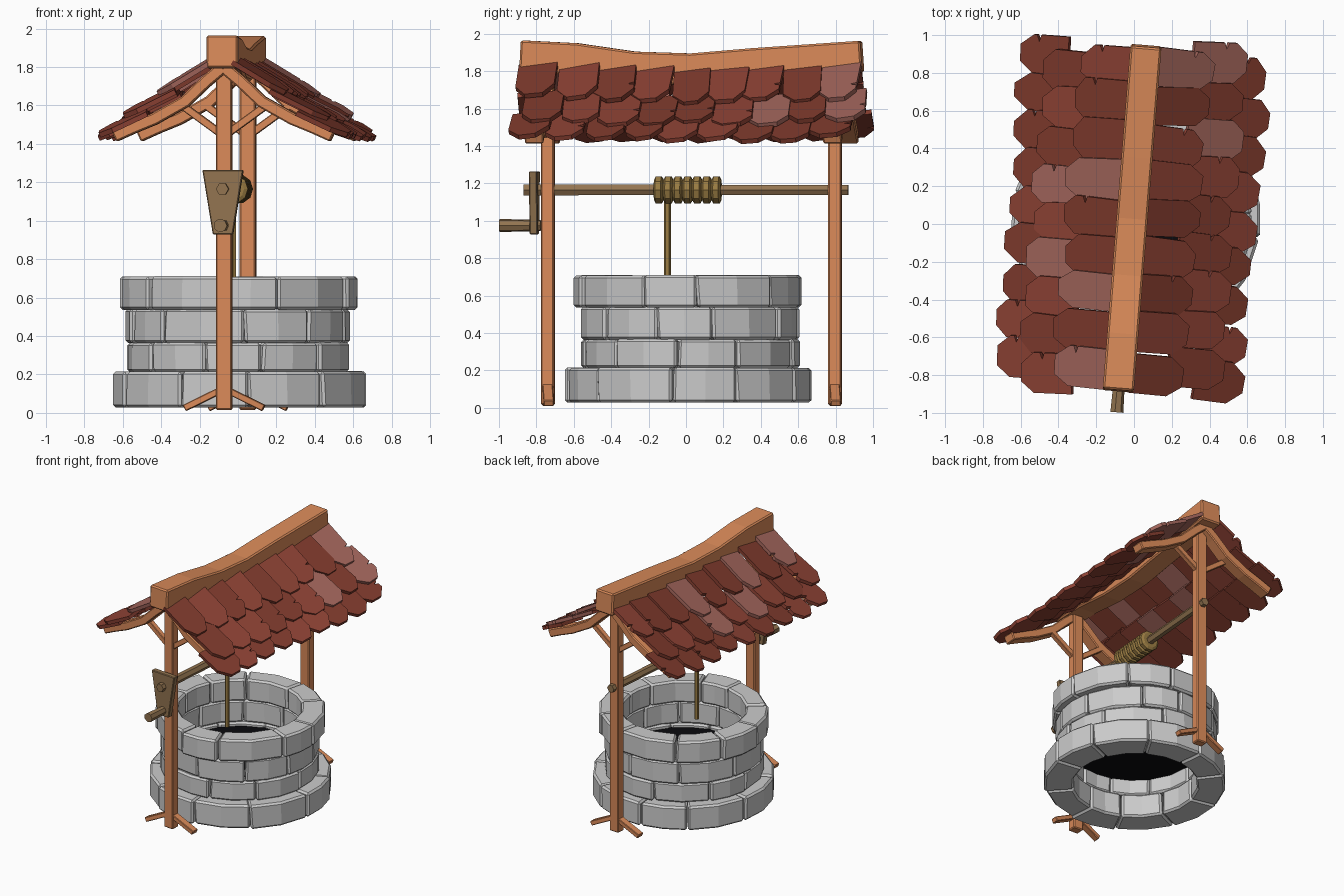
import bpy, bmesh, math, random
from mathutils import Vector as V, Matrix

if "Cube" in bpy.data.objects:
    bpy.data.objects.remove(bpy.data.objects["Cube"])

random.seed(11)
R = random.uniform
# the timber frame is turned slightly against the stone ring
FRAME = Matrix.Translation((-0.01, 0.03, 0)) @ Matrix.Rotation(math.radians(-4.6), 4, 'Z')


def material(name, col):
    m = bpy.data.materials.new(name)
    m.diffuse_color = (*col, 1)
    m.use_nodes = True
    m.node_tree.nodes["Principled BSDF"].inputs["Base Color"].default_value = m.diffuse_color
    return m


WOOD = material("wood", (0.70, 0.255, 0.10))
AXLE = material("axle_wood", (0.29, 0.175, 0.08))
ROPE = material("rope", (0.32, 0.20, 0.055))
WATER = material("dark_water", (0.003, 0.003, 0.004))
TILES = [material("tile_red", (0.215, 0.043, 0.026)),
         material("tile_bright", (0.27, 0.055, 0.035)),
         material("tile_faded", (0.36, 0.13, 0.105))]


def finish(name, bm, mats=(), frame=True, bevel=0.0):
    bmesh.ops.recalc_face_normals(bm, faces=bm.faces)
    me = bpy.data.meshes.new(name)
    bm.to_mesh(me)
    bm.free()
    ob = bpy.data.objects.new(name, me)
    bpy.context.collection.objects.link(ob)
    for m in mats:
        me.materials.append(m)
    if frame:
        ob.matrix_world = FRAME
    if bevel:
        b = ob.modifiers.new("bevel", 'BEVEL')
        b.width, b.segments, b.limit_method = bevel, 1, 'ANGLE'
        b.angle_limit = math.radians(40)
    return ob


def loft(bm, rings, mat=0):
    """Skin a list of equal-sized closed rings and cap both ends."""
    rings = [[bm.verts.new(p) for p in r] for r in rings]
    n = len(rings[0])
    faces = [bm.faces.new(rings[0]), bm.faces.new(rings[-1][::-1])]
    for a, b in zip(rings, rings[1:]):
        for i in range(n):
            j = (i + 1) % n
            faces.append(bm.faces.new((a[i], b[i], b[j], a[j])))
    for f in faces:
        f.material_index = mat


def beam(name, pts, side, w, h, mat=WOOD, bevel=0.007):
    """Rectangular timber swept along a path; side is its width direction."""
    pts, side, rings = [V(p) for p in pts], V(side), []
    for i, p in enumerate(pts):
        t = (pts[min(i + 1, len(pts) - 1)] - pts[max(i - 1, 0)]).normalized()
        n = side.cross(t).normalized() * h / 2
        s = side * w / 2
        rings.append([p + s + n, p - s + n, p - s - n, p + s - n])
    bm = bmesh.new()
    loft(bm, rings)
    return finish(name, bm, [mat], bevel=bevel)


def lathe_y(name, prof, sides, x, z, mat):
    """Turned part along y from (y, radius) pairs."""
    bm = bmesh.new()
    loft(bm, [[(x + r * math.cos(a * math.tau / sides), y, z + r * math.sin(a * math.tau / sides))
               for a in range(sides)] for y, r in prof])
    return finish(name, bm, [mat])


# stone courses: bottom z, top z, outer radius, inner radius, first joint angle
COURSES = [(0.028, 0.215, 0.66, 0.45, 5), (0.213, 0.366, 0.585, 0.46, 14),
           (0.364, 0.540, 0.585, 0.46, 33), (0.536, 0.71, 0.615, 0.45, 25)]
CX, CY = 0.005, 0.018
for k, (z0, z1, ro, ri, start) in enumerate(COURSES):
    bm = bmesh.new()
    n = 10
    joints = [math.radians(start - 90 + i * 360 / n + R(-6, 6)) for i in range(n)]
    joints.append(joints[0] + math.tau)
    for a0, a1 in zip(joints, joints[1:]):
        g, o, dz, skew = 0.005, ro + R(-0.015, 0.008), R(-0.002, 0.002), R(-0.02, 0.02)
        rings = []
        for t in (0, 0.5, 1):
            a = a0 + g + (a1 - a0 - 2 * g) * t
            b = a + skew * (1 - t)
            ca, sa, cb, sb = math.cos(a), math.sin(a), math.cos(b), math.sin(b)
            rings.append([(CX + ri * ca, CY + ri * sa, z0), (CX + o * ca, CY + o * sa, z0),
                          (CX + o * cb, CY + o * sb, z1 + dz), (CX + ri * cb, CY + ri * sb, z1 + dz)])
        loft(bm, rings)
    finish(f"stone_course_{k + 1}", bm, frame=False, bevel=0.014)

# dark water inside the ring
bm = bmesh.new()
bmesh.ops.create_circle(bm, cap_ends=True, segments=24, radius=0.47,
                        matrix=Matrix.Translation((CX, CY, 0.335)))
finish("water", bm, [WATER], frame=False)

# posts, rafters, knee braces and foot struts, front and back
RAFTER = [(0.0, 1.80), (0.09, 1.725), (0.2, 1.62), (0.36, 1.53), (0.47, 1.485), (0.57, 1.44)]
for end, e in (("front", -1), ("back", 1)):
    y = 0.77 * e
    beam(f"{end}_post", [(0, y, 0.015), (0, y, 1.82)], (1, 0, 0), 0.083, 0.07)
    for side, s in (("left", -1), ("right", 1)):
        beam(f"{end}_{side}_rafter", [(s * x, 0.80 * e, z) for x, z in RAFTER], (0, 1, 0), 0.10, 0.062)
        beam(f"{end}_{side}_knee_brace", [(s * 0.02, y, 1.455), (s * 0.24, y, 1.615)],
             (0, 1, 0), 0.04, 0.04, bevel=0.004)
        beam(f"{end}_{side}_foot_strut", [(s * 0.03, y, 0.112), (s * 0.205, y + 0.02 * s, 0.025)],
             (0, 1, 0), 0.055, 0.035, bevel=0.004)

# sagging ridge beam
RIDGE = [(-0.915, 1.88), (-0.62, 1.865), (-0.31, 1.82), (0.0, 1.81), (0.33, 1.838), (0.915, 1.878)]
beam("ridge_beam", [(0, y, z) for y, z in RIDGE], (1, 0, 0), 0.165, 0.17, bevel=0.01)

# roof tiles: three overlapping rows per slope (top x, z, tip x, z, shift along ridge)
ROWS = [(0.06, 1.835, 0.35, 1.66, 0.0), (0.25, 1.685, 0.53, 1.545, 0.05),
        (0.40, 1.577, 0.66, 1.455, -0.02)]
for side, s in (("left", -1), ("right", 1)):
    bm = bmesh.new()
    for x0, z0, x1, z1, shift in ROWS:
        slope = V((s * (x1 - x0), 0, z1 - z0))
        length = slope.length
        for i in range(9):
            y = (i - 4) * 0.202 + shift * s + R(-0.012, 0.012)
            sag = -0.028 * (1 - (y / 0.9) ** 2)
            w, L, c = 0.104 + R(-0.006, 0.008), length + R(-0.025, 0.02), R(0.06, 0.09)
            out = [(-w, 0), (w, 0)]
            if random.random() < 0.25:      # chipped edge
                m = L * R(0.6, 0.66)
                out += [(w, m - 0.02), (w - 0.035, m - 0.008), (w, m + 0.006)]
            out += [(w, L - c), (w * R(0.35, 0.5), L), (-w * R(0.35, 0.5), L), (-w, L - c)]
            v = slope.normalized()
            u = V((0, 1, 0))
            nrm = u.cross(v) * s
            turn = Matrix.Rotation(R(-0.05, 0.05), 3, nrm) @ Matrix.Rotation(0.12 * s + R(-0.04, 0.04), 3, v)
            u, v, nrm = turn @ u, turn @ v, turn @ nrm
            o = V((s * x0, y, z0 + sag + R(-0.004, 0.008)))
            t = 0.026 if nrm.z > 0 else -0.026
            loft(bm, [[o + u * a + v * b + nrm * h for a, b in out] for h in (-t / 2, t / 2)],
                 random.choices((0, 1, 2), (7, 3, 2))[0])
    finish(f"{side}_roof_tiles", bm, TILES)

# axle, rope coil and hanging rope
lathe_y("axle", [(-0.90, 0.033), (0.84, 0.031)], 6, 0, 1.165, AXLE)
coil = []
for i in range(7):
    y = -0.2 + i * 0.0515
    coil += [(y, 0.058), (y + 0.01, 0.077), (y + 0.039, 0.077), (y + 0.049, 0.058)]
lathe_y("rope_coil", coil, 10, 0, 1.165, ROPE)
bm = bmesh.new()
bmesh.ops.create_cone(bm, cap_ends=True, segments=6, radius1=0.018, radius2=0.018, depth=0.56,
                      matrix=Matrix.Translation((-0.005, -0.13, 0.86)))
finish("hanging_rope", bm, [ROPE])

# crank: tapered board and handle
bm = bmesh.new()
BOARD = [(-0.107, 1.265), (0.107, 1.265), (0.052, 0.928), (-0.052, 0.928)]
loft(bm, [[(x, y, z) for x, z in BOARD] for y in (-0.865, -0.822)])
finish("crank_board", bm, [AXLE], bevel=0.005)
lathe_y("crank_handle", [(-1.03, 0.036), (-0.81, 0.030)], 7, 0, 0.975, AXLE)
